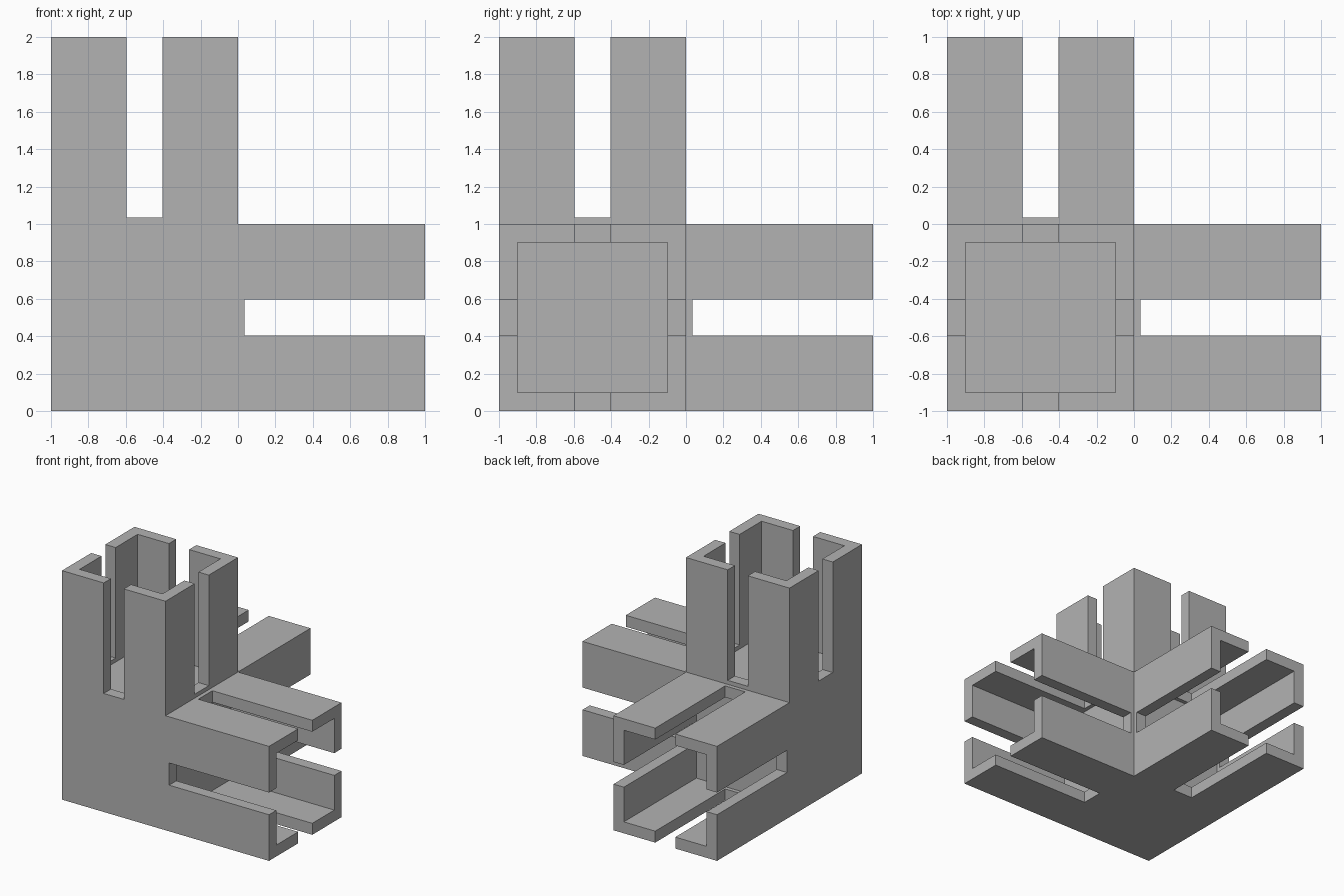
import bpy
import bmesh
from mathutils import Vector

WALL = 0.1         # tube wall thickness
SLOT = 0.194       # slot width
SLOT_START = 0.035 # gap between the corner block and the slots

cube = bpy.data.objects.get("Cube")
if cube:
    bpy.data.objects.remove(cube, do_unlink=True)

grey = bpy.data.materials.new("mid_grey")
grey.use_nodes = True
colour = (0.45, 0.45, 0.45, 1)
grey.diffuse_color = colour
grey.node_tree.nodes["Principled BSDF"].inputs["Base Color"].default_value = colour


def add_box(bm, low, high):
    low, high = Vector(low), Vector(high)
    verts = bmesh.ops.create_cube(bm, size=1)["verts"]
    bmesh.ops.scale(bm, vec=high - low, verts=verts)
    bmesh.ops.translate(bm, vec=(low + high) / 2, verts=verts)


def finish(bm, name):
    mesh = bpy.data.meshes.new(name)
    bm.to_mesh(mesh)
    bm.free()
    mesh.materials.append(grey)
    obj = bpy.data.objects.new(name, mesh)
    bpy.context.collection.objects.link(obj)
    return obj


# Corner block with a hollow square tube grown from its +x, +y and +z faces
bm = bmesh.new()
add_box(bm, (-1, -1, 0), (0, 0, 1))
bm.normal_update()
ends = [f for f in bm.faces if max(f.normal) > 0.9]
for end in ends:
    for thickness, depth in ((0, 1), (WALL, 0), (0, -1)):
        bmesh.ops.inset_individual(bm, faces=[end], thickness=thickness,
                                   depth=depth, use_even_offset=True)
        bm.normal_update()
connector = finish(bm, "corner_connector")

# Slots through all four walls of each tube
centre = Vector((-0.5, -0.5, 0.5))
for axis in range(3):
    for across in range(3):
        if across == axis:
            continue
        half = Vector((SLOT / 2,) * 3)
        half[across] = 0.6
        low, high = centre - half, centre + half
        low[axis] = centre[axis] + 0.5 + SLOT_START
        high[axis] = centre[axis] + 1.6
        bm = bmesh.new()
        add_box(bm, low, high)
        cutter = finish(bm, "slot_cutter")
        cutter.hide_render = True
        mod = connector.modifiers.new("slot", 'BOOLEAN')
        mod.operation = 'DIFFERENCE'
        mod.solver = 'EXACT'
        mod.object = cutter
        bpy.context.view_layer.objects.active = connector
        bpy.ops.object.modifier_apply(modifier=mod.name)
        bpy.data.objects.remove(cutter, do_unlink=True)

# Merge coplanar faces into clean flat panels
bm = bmesh.new()
bm.from_mesh(connector.data)
bmesh.ops.remove_doubles(bm, verts=bm.verts, dist=0.0001)
bmesh.ops.dissolve_limit(bm, angle_limit=0.01, verts=bm.verts, edges=bm.edges)
bm.to_mesh(connector.data)
bm.free()
